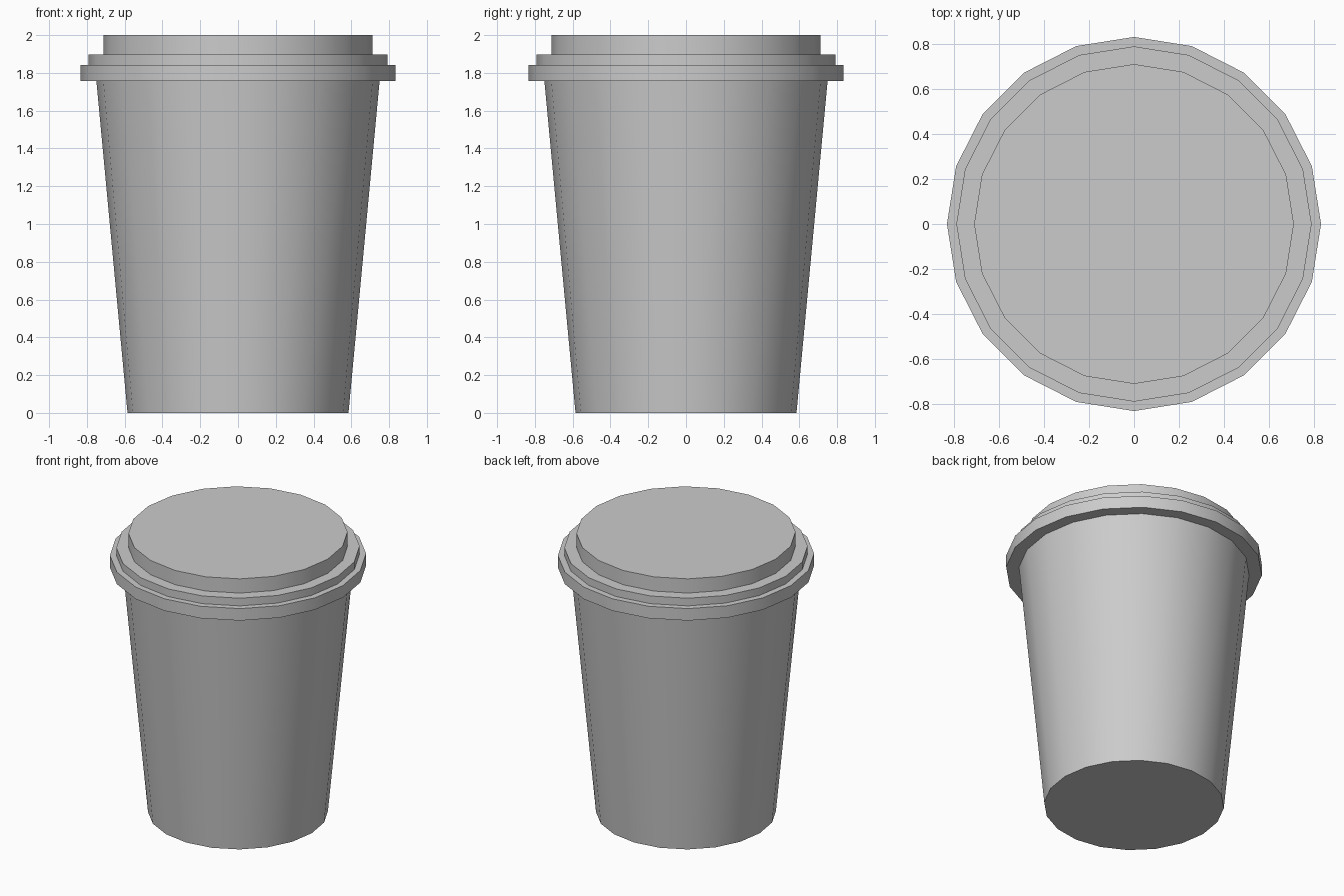
import bpy, bmesh
from math import cos, sin, tau, radians

if "Cube" in bpy.data.objects:
    bpy.data.objects.remove(bpy.data.objects["Cube"])

SIDES = 20


def lathe(name, profile):
    """Revolve (radius, z) points, listed bottom to top, into a capped solid."""
    bm = bmesh.new()
    rings = [[bm.verts.new((r * cos(tau * i / SIDES), r * sin(tau * i / SIDES), z))
              for i in range(SIDES)] for r, z in profile]
    for low, high in zip(rings, rings[1:]):
        for i in range(SIDES):
            j = (i + 1) % SIDES
            bm.faces.new((low[i], low[j], high[j], high[i]))
    bm.faces.new(rings[0][::-1])
    bm.faces.new(rings[-1])
    mesh = bpy.data.meshes.new(name)
    bm.to_mesh(mesh)
    bm.free()
    obj = bpy.data.objects.new(name, mesh)
    bpy.context.collection.objects.link(obj)
    bpy.ops.object.select_all(action='DESELECT')
    obj.select_set(True)
    bpy.context.view_layer.objects.active = obj
    bpy.ops.object.shade_smooth_by_angle(angle=radians(30))
    return obj


# Tapered cup body
lathe("cup_body", [(0.585, 0), (0.75, 1.76)])

# Stepped lid: wide rim, shoulder, raised top
lathe("lid", [(0.833, 1.757), (0.833, 1.843), (0.791, 1.843),
              (0.791, 1.898), (0.712, 1.898), (0.712, 2.0)])
